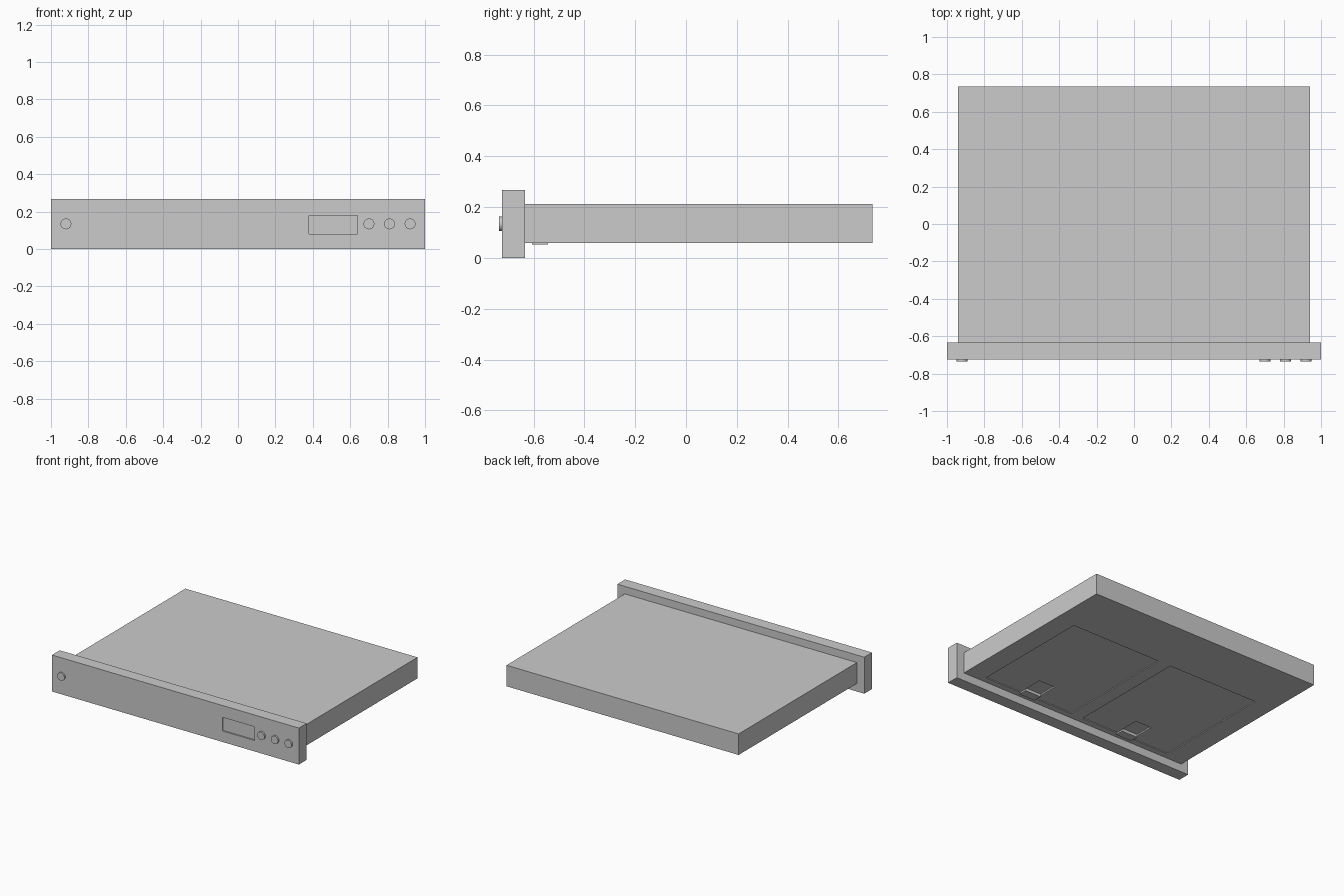
import bpy
from math import radians

if "Cube" in bpy.data.objects:
    bpy.data.objects.remove(bpy.data.objects["Cube"], do_unlink=True)

# One plain grey finish for the whole unit
grey = bpy.data.materials.new("plain_grey")
grey.use_nodes = True
COLOR = (0.6, 0.6, 0.6, 1)
grey.diffuse_color = COLOR
grey.node_tree.nodes["Principled BSDF"].inputs["Base Color"].default_value = COLOR


def box(name, x, y, z):
    """Box given by its (low, high) range on each axis."""
    bpy.ops.mesh.primitive_cube_add(size=1)
    obj = bpy.context.object
    obj.name = name
    obj.location = [(a + b) / 2 for a, b in (x, y, z)]
    obj.scale = [b - a for a, b in (x, y, z)]
    bpy.ops.object.transform_apply(location=True, rotation=False, scale=True)
    obj.data.materials.append(grey)
    return obj


def carve(target, x, y, z):
    """Cut a box-shaped recess into the target."""
    cutter = box("recess_cutter", x, y, z)
    cutter.hide_render = True
    mod = target.modifiers.new("recess", "BOOLEAN")
    mod.operation = "DIFFERENCE"
    mod.solver = "EXACT"
    mod.object = cutter
    bpy.context.view_layer.objects.active = target
    bpy.ops.object.modifier_apply(modifier=mod.name)
    bpy.data.objects.remove(cutter, do_unlink=True)


FRONT, JOIN, BACK = -0.724, -0.634, 0.734
BASE = 0.058

# Front panel with a shallow display window
front_panel = box("front_panel", (-1, 1), (FRONT, JOIN), (0, 0.267))
carve(front_panel, (0.38, 0.64), (FRONT - 0.05, FRONT + 0.01), (0.08, 0.18))

# Main case
case = box("case", (-0.94, 0.94), (JOIN, BACK), (BASE, 0.212))

# Two recessed hatches below, each with a finger well and a latch tab
for side, low, high in (("right", -0.785, -0.05), ("left", 0.05, 0.785)):
    mid = (low + high) / 2
    carve(case, (low, high), (-0.59, 0.315), (0, BASE + 0.006))
    carve(case, (mid - 0.065, mid + 0.065), (-0.543, -0.40), (0, BASE + 0.016))
    box(side + "_latch_tab", (mid - 0.065, mid + 0.065),
        (-0.606, -0.543), (BASE - 0.005, BASE + 0.008))

# Round knobs on the front panel
for i, x in enumerate((-0.92, 0.70, 0.81, 0.92)):
    bpy.ops.mesh.primitive_cylinder_add(
        vertices=24, radius=0.029, depth=0.022,
        location=(x, FRONT - 0.001, 0.134), rotation=(radians(90), 0, 0))
    knob = bpy.context.object
    knob.name = f"knob_{i + 1}"
    knob.data.materials.append(grey)
    bpy.ops.object.shade_smooth_by_angle(angle=radians(30))
